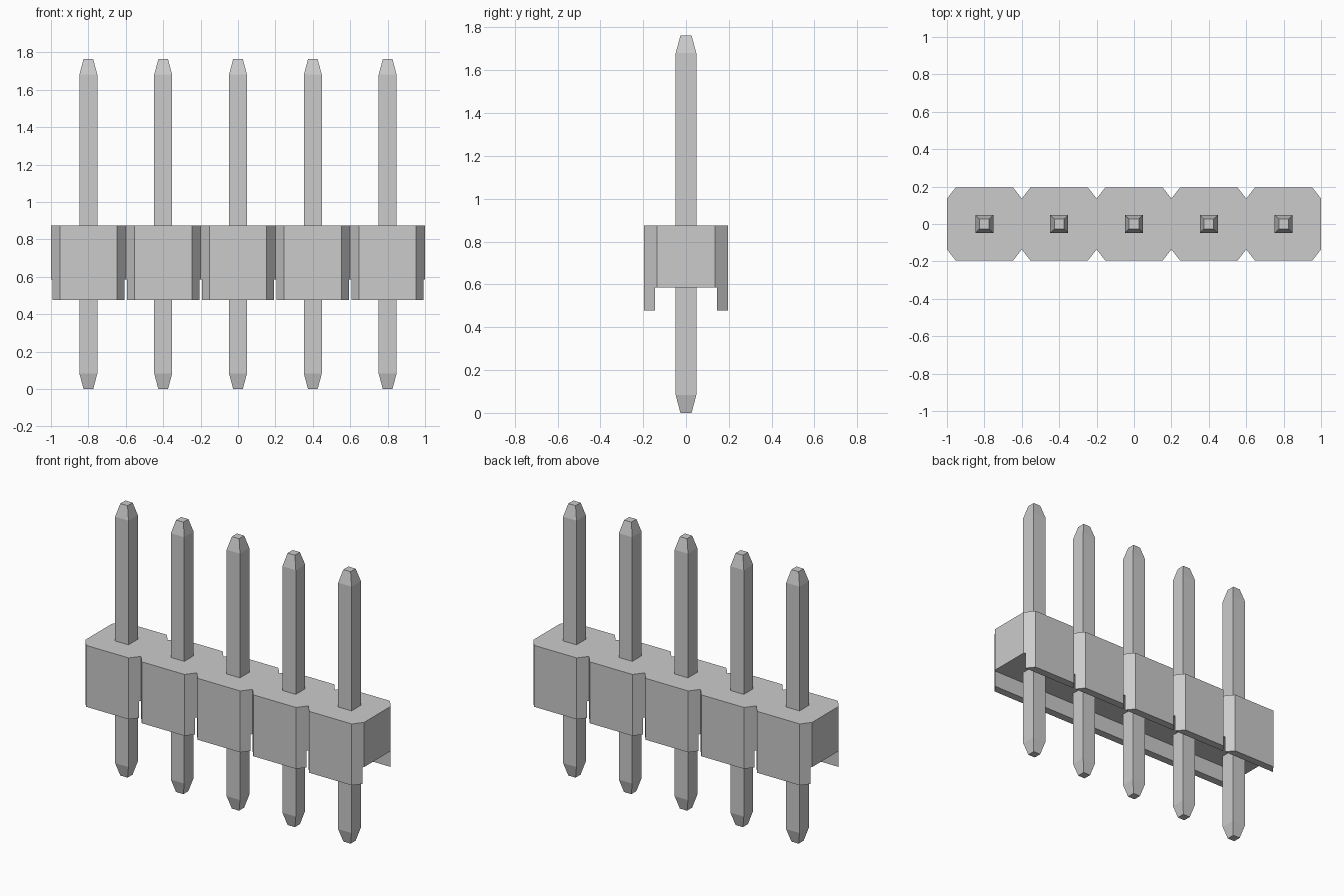
import bpy
import bmesh

if "Cube" in bpy.data.objects:
    bpy.data.objects.remove(bpy.data.objects["Cube"], do_unlink=True)

COUNT, PITCH = 5, 0.4
HALF_Y, NOTCH_Y, NOTCH_X = 0.196, 0.136, 0.047
BODY_LOW, CHANNEL_TOP, BODY_TOP = 0.477, 0.585, 0.875
CENTRES = [(i - (COUNT - 1) / 2) * PITCH for i in range(COUNT)]

grey = bpy.data.materials.new("plain_grey")
grey.use_nodes = True
colour = (0.6, 0.6, 0.6, 1)
grey.diffuse_color = colour
grey.node_tree.nodes["Principled BSDF"].inputs["Base Color"].default_value = colour


def loft(name, rings):
    """Skin a stack of closed rings and cap both ends."""
    bm = bmesh.new()
    loops = [[bm.verts.new(p) for p in ring] for ring in rings]
    for low, high in zip(loops, loops[1:]):
        for i in range(len(low)):
            j = (i + 1) % len(low)
            bm.faces.new((low[i], low[j], high[j], high[i]))
    bm.faces.new(loops[0][::-1])
    bm.faces.new(loops[-1])
    bmesh.ops.recalc_face_normals(bm, faces=bm.faces)
    mesh = bpy.data.meshes.new(name)
    bm.to_mesh(mesh)
    bm.free()
    mesh.materials.append(grey)
    obj = bpy.data.objects.new(name, mesh)
    bpy.context.collection.objects.link(obj)
    return obj


def rectangle(x, y, z, cx=0):
    return [(cx - x, -y, z), (cx + x, -y, z), (cx + x, y, z), (cx - x, y, z)]


# Housing: a row of joined octagons
front = [(-COUNT * PITCH / 2, -NOTCH_Y)]
for cx in CENTRES:
    half = PITCH / 2
    front += [(cx - half + NOTCH_X, -HALF_Y), (cx + half - NOTCH_X, -HALF_Y),
              (cx + half, -NOTCH_Y)]
outline = front + [(-x, -y) for x, y in front]
housing = loft("housing", [[(x, y, z) for x, y in outline]
                           for z in (BODY_LOW, BODY_TOP)])

# Channel along the underside, leaving a row of feet on each side
cutter = loft("channel_cutter", [rectangle(1.2, 0.145, z)
                                 for z in (BODY_LOW - 0.2, CHANNEL_TOP)])
cutter.hide_render = True
cut = housing.modifiers.new("channel", "BOOLEAN")
cut.operation = "DIFFERENCE"
cut.solver = "EXACT"
cut.object = cutter
bpy.context.view_layer.objects.active = housing
bpy.ops.object.modifier_apply(modifier=cut.name)
bpy.data.objects.remove(cutter, do_unlink=True)

# Square pins with tapered ends
PIN_PROFILE = [(0.026, 0), (0.048, 0.083), (0.048, 1.68), (0.026, 1.763)]
for n, cx in enumerate(CENTRES, 1):
    loft(f"pin_{n}", [rectangle(r, r, z, cx) for r, z in PIN_PROFILE])
